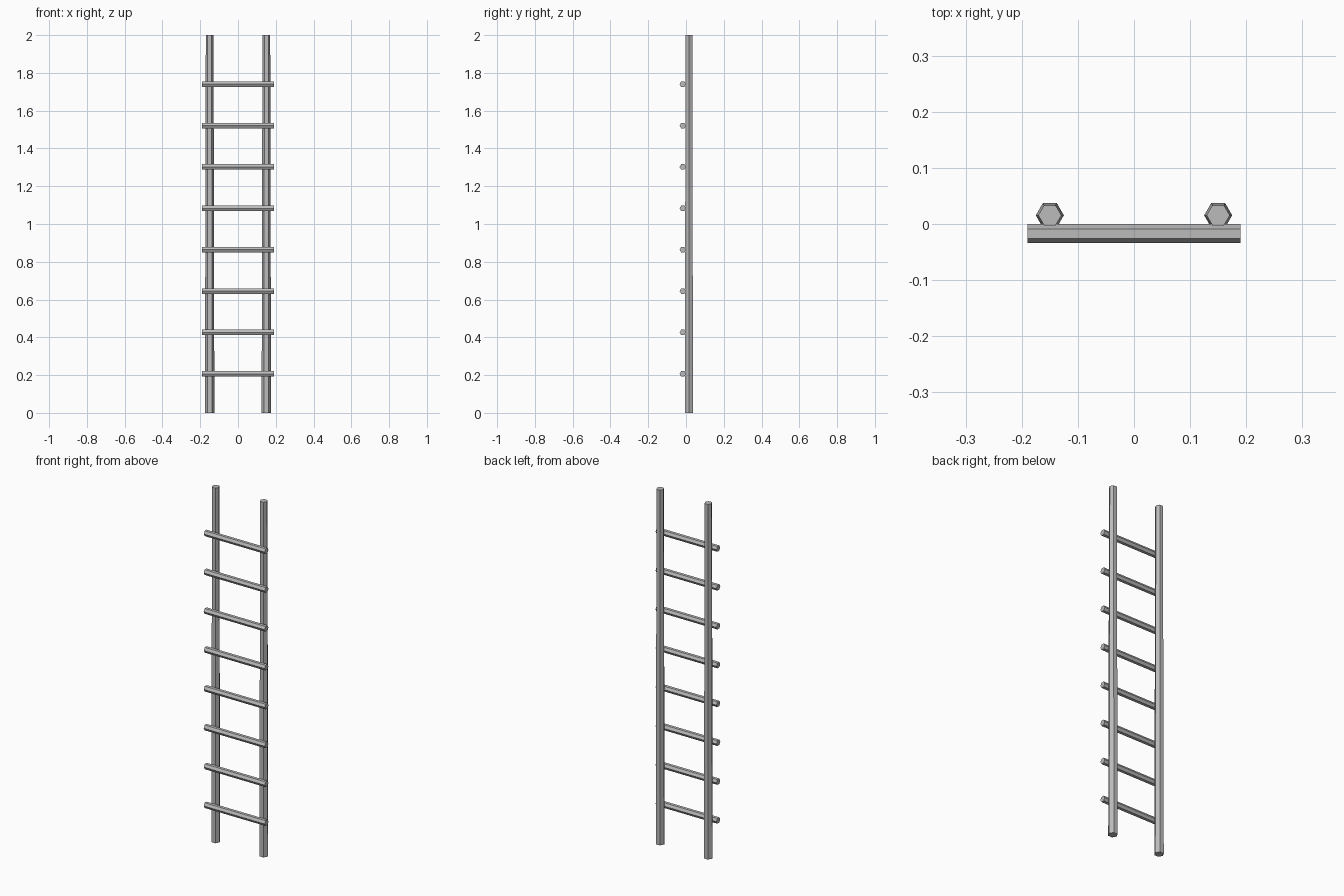
import bpy
from math import pi

if "Cube" in bpy.data.objects:
    bpy.data.objects.remove(bpy.data.objects["Cube"], do_unlink=True)

# Plain grey for every part
grey = bpy.data.materials.new("grey")
grey.use_nodes = True
colour = (0.5, 0.5, 0.5, 1)
grey.diffuse_color = colour
grey.node_tree.nodes["Principled BSDF"].inputs["Base Color"].default_value = colour


def hex_bar(name, r1, r2, length, location, rotation):
    """Flat-shaded six-sided bar, optionally tapered."""
    bpy.ops.mesh.primitive_cone_add(vertices=6, radius1=r1, radius2=r2, depth=length,
                                    location=location, rotation=rotation)
    bar = bpy.context.object
    bar.name = name
    bar.data.materials.append(grey)


# Tapered side poles, with corners pointing sideways
for side, x in (("left", 0.15), ("right", -0.15)):
    hex_bar(side + "_pole", 0.025, 0.0205, 2, (x, 0.0155, 1), (0, 0, pi / 6))

# Rungs across the front, with a flat side up
for i in range(8):
    hex_bar(f"rung_{i + 1}", 0.017, 0.017, 0.38, (0, -0.017, 0.207 + 0.219 * i), (0, pi / 2, 0))
